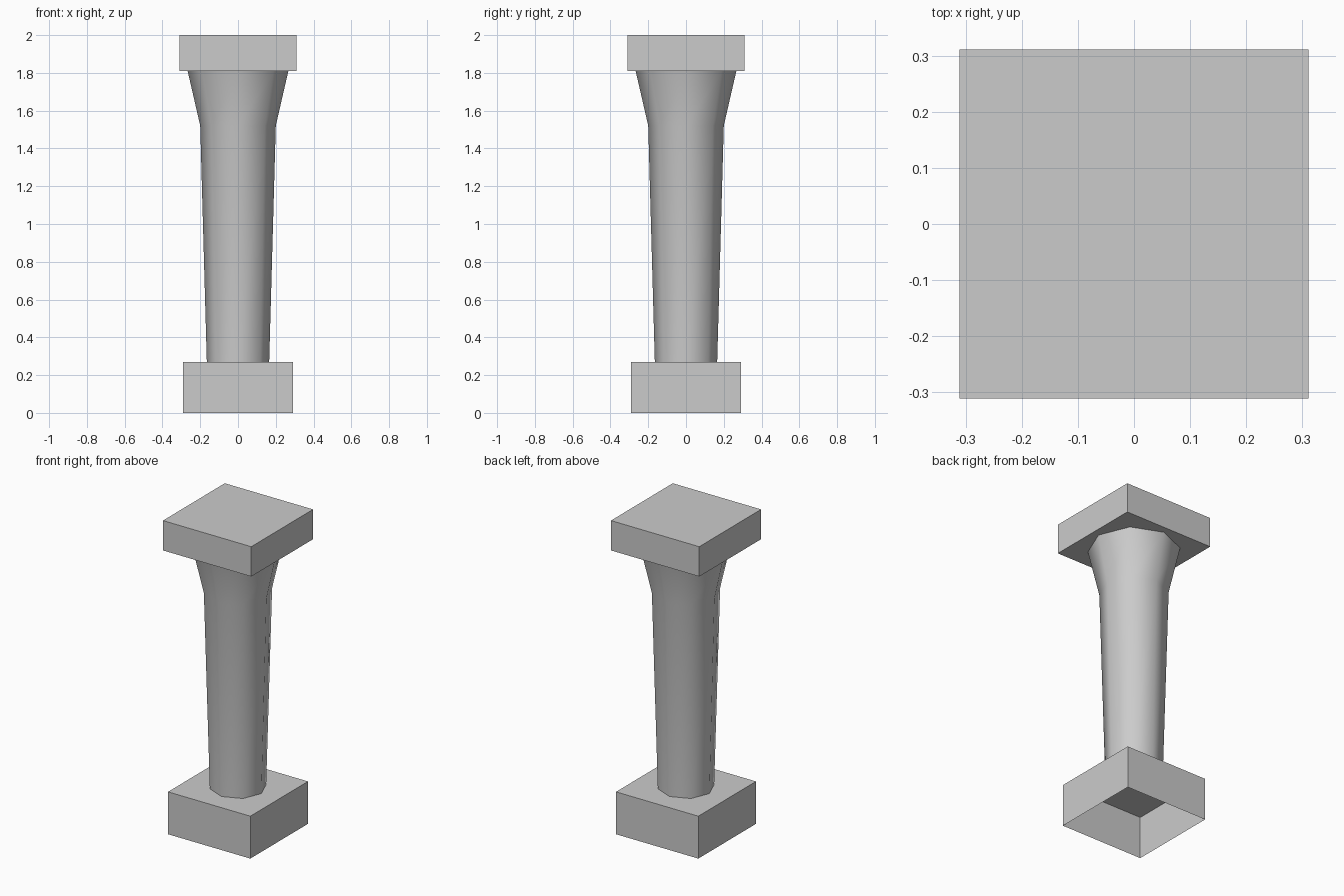
import bpy
import bmesh
from math import cos, sin, pi

cube = bpy.data.objects.get("Cube")
if cube:
    bpy.data.objects.remove(cube, do_unlink=True)

# One stone colour
stone = bpy.data.materials.new("grey stone")
stone.use_nodes = True
stone.diffuse_color = (0.6, 0.6, 0.6, 1)
stone.node_tree.nodes["Principled BSDF"].inputs["Base Color"].default_value = (0.6, 0.6, 0.6, 1)


def finish(name, bm):
    bmesh.ops.recalc_face_normals(bm, faces=bm.faces)
    mesh = bpy.data.meshes.new(name)
    bm.to_mesh(mesh)
    bm.free()
    mesh.materials.append(stone)
    obj = bpy.data.objects.new(name, mesh)
    bpy.context.collection.objects.link(obj)
    return obj


def block(name, half, bottom, top, open_below=False):
    bm = bmesh.new()
    bmesh.ops.create_cube(bm, size=1)
    for v in bm.verts:
        v.co.x *= 2 * half
        v.co.y *= 2 * half
        v.co.z = top if v.co.z > 0 else bottom
    bm.normal_update()
    if open_below:
        under = [f for f in bm.faces if f.normal.z < -0.5]
        bmesh.ops.delete(bm, geom=under, context='FACES_ONLY')
    return finish(name, bm)


def column(name, profile, sides):
    bm = bmesh.new()
    rings = [[bm.verts.new((r * cos(2 * pi * i / sides), r * sin(2 * pi * i / sides), z))
              for i in range(sides)] for r, z in profile]
    for low, high in zip(rings, rings[1:]):
        for i in range(sides):
            j = (i + 1) % sides
            bm.faces.new((low[i], low[j], high[j], high[i])).smooth = True
    caps = [bm.faces.new(rings[0]), bm.faces.new(rings[-1])]
    # Keep the cap rims crisp
    for cap in caps:
        for edge in cap.edges:
            edge.smooth = False
    return finish(name, bm)


# Hollow plinth, flared eight-sided shaft, square capital slab
block("plinth", 0.29, 0, 0.27, open_below=True)
column("shaft", [(0.165, 0.267), (0.2, 1.52), (0.267, 1.812)], 8)
block("capital_slab", 0.311, 1.81, 2)
